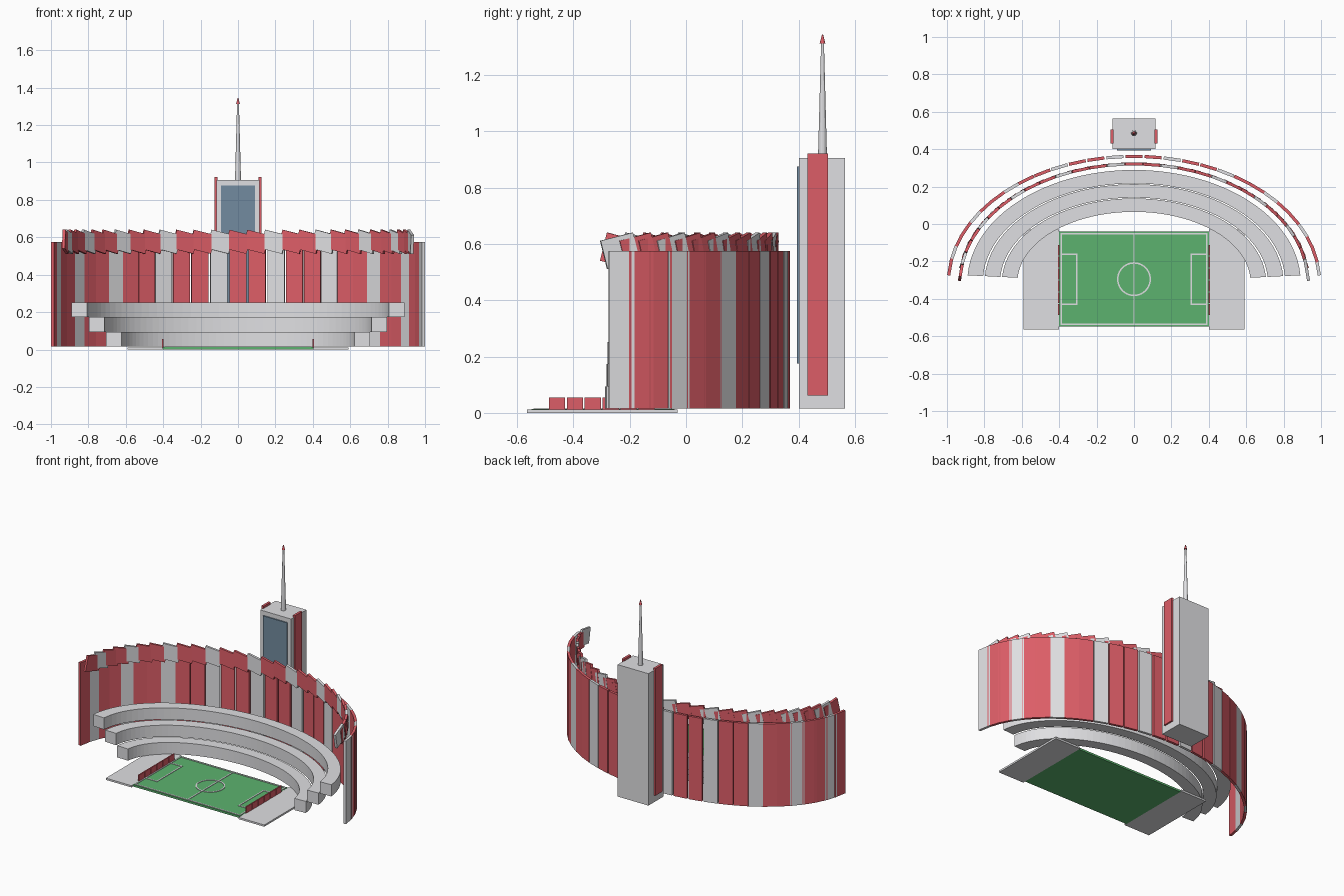
import bpy, bmesh, math
from mathutils import Matrix, Vector

cube = bpy.data.objects.get("Cube")
if cube:
    bpy.data.objects.remove(cube, do_unlink=True)


def material(name, rgb):
    m = bpy.data.materials.new(name)
    m.use_nodes = True
    col = (*rgb, 1)
    m.diffuse_color = col
    m.node_tree.nodes["Principled BSDF"].inputs["Base Color"].default_value = col
    return m


WHITE = material("pale concrete", (0.74, 0.74, 0.76))
RED = material("red cladding", (0.72, 0.11, 0.135))
GREEN = material("grass green", (0.107, 0.45, 0.156))
BLUE = material("slate blue glass", (0.17, 0.26, 0.35))


def finish(name, bm, mat):
    bmesh.ops.recalc_face_normals(bm, faces=bm.faces[:])
    me = bpy.data.meshes.new(name)
    bm.to_mesh(me)
    bm.free()
    me.materials.append(mat)
    ob = bpy.data.objects.new(name, me)
    bpy.context.collection.objects.link(ob)
    return ob


def box(name, x, y, z, mat):
    """Box from (min, max) pairs on each axis."""
    bm = bmesh.new()
    size = [b - a for a, b in (x, y, z)]
    mid = Vector([(a + b) / 2 for a, b in (x, y, z)])
    bmesh.ops.create_cube(bm, size=1, matrix=Matrix.Translation(mid) @ Matrix.Diagonal((*size, 1)))
    return finish(name, bm, mat)


def cone(name, r1, r2, y, z, mat, sides=12):
    bm = bmesh.new()
    bmesh.ops.create_cone(bm, cap_ends=True, segments=sides, radius1=r1, radius2=r2,
                          depth=z[1] - z[0], matrix=Matrix.Translation((0, y, sum(z) / 2)))
    return finish(name, bm, mat)


def arc_band(name, inner, outer, t0, t1, centre, z, mat, steps=48, closed=False):
    """Elliptical band of rectangular section; inner and outer are (a, b) radii."""
    bm = bmesh.new()
    rings = []
    for i in range(steps if closed else steps + 1):
        t = t0 + (t1 - t0) * i / steps
        rings.append([bm.verts.new((a * math.cos(t), centre + b * math.sin(t), h))
                      for (a, b), h in ((inner, z[0]), (outer, z[0]), (outer, z[1]), (inner, z[1]))])
    pairs = list(zip(rings, rings[1:]))
    if closed:
        pairs.append((rings[-1], rings[0]))
    else:
        bm.faces.new(rings[0])
        bm.faces.new(rings[-1])
    for p, q in pairs:
        for k in range(4):
            n = (k + 1) % 4
            bm.faces.new((p[k], p[n], q[n], q[k]))
    return finish(name, bm, mat)


CY = -0.31      # centre of the seating and wall ellipses
PITCH_Y = -0.295

# Three stepped seating tiers
for i in range(3):
    a, b = 0.623 + 0.0925 * i, 0.375 + 0.076 * i
    z = 0.015 + 0.079 * i
    arc_band(f"seating_tier_{i + 1}", (a, b), (a + 0.083, b + 0.072),
             0.06, math.pi - 0.06, CY, (z, z + 0.079), WHITE)


def panel_ring(name, a, b, size, z, roll):
    """Panels along the ellipse, every third one pale."""
    count = 14
    step = (math.pi / 2 - 0.12) / count
    for i in range(-count, count + 1):
        t = math.pi / 2 - i * step
        heading = math.atan2(-b * math.cos(t), a * math.sin(t))
        bm = bmesh.new()
        place = (Matrix.Translation((a * math.cos(t), CY + b * math.sin(t), z))
                 @ Matrix.Rotation(heading, 4, "Z") @ Matrix.Rotation(roll, 4, "Y")
                 @ Matrix.Diagonal((*size, 1)))
        bmesh.ops.create_cube(bm, size=1, matrix=place)
        finish(f"{name}_{i + count + 1}", bm, WHITE if i % 3 == 2 else RED)


# Tall outer wall and the tilted panels along its inner top edge
panel_ring("wall_panel", 0.99, 0.671, (0.091, 0.017, 0.56), 0.295, 0)
panel_ring("crown_panel", 0.928, 0.63, (0.12, 0.016, 0.103), 0.576, math.radians(14))

# Pitch and side aprons
box("pitch", (-0.4, 0.4), (-0.548, -0.04), (0, 0.013), GREEN)
for side, s in (("left", 1), ("right", -1)):
    box(f"{side}_apron", sorted((s * 0.4, s * 0.592)), (-0.565, -0.03), (0, 0.012), WHITE)

# Pitch markings
LZ = (0.012, 0.016)


def line(name, x0, y0, x1, y1, w=0.004):
    box(name, (min(x0, x1) - w, max(x0, x1) + w), (min(y0, y1) - w, max(y0, y1) + w), LZ, WHITE)


LX, LY, BX, BY = 0.39, 0.242, 0.306, 0.133
line("halfway_line", 0, PITCH_Y - LY, 0, PITCH_Y + LY)
for s, end in ((1, "left"), (-1, "right")):
    line(f"{end}_goal_line", s * LX, PITCH_Y - LY, s * LX, PITCH_Y + LY)
    line(f"{end}_box_front", s * BX, PITCH_Y - BY, s * BX, PITCH_Y + BY)
    for k, part in ((1, "back"), (-1, "front")):
        line(f"{end}_box_{part}_side", s * BX, PITCH_Y + k * BY, s * LX, PITCH_Y + k * BY)
for k, part in ((1, "back"), (-1, "front")):
    line(f"{part}_touch_line", -LX, PITCH_Y + k * LY, LX, PITCH_Y + k * LY)
arc_band("centre_circle", (0.083, 0.083), (0.091, 0.091), 0, math.tau, PITCH_Y, LZ, WHITE,
         steps=40, closed=True)

# Low red barriers at both ends of the pitch
for side, s in (("left", 1), ("right", -1)):
    for i in range(6):
        y = -0.487 + 0.0635 * i
        box(f"{side}_barrier_{i + 1}", (s * 0.401 - 0.004, s * 0.401 + 0.004),
            (y, y + 0.058), (0.012, 0.055), RED)

# Tower with screen, side fins and mast
box("tower", (-0.115, 0.115), (0.402, 0.565), (0.015, 0.906), WHITE)
box("tower_screen", (-0.09, 0.09), (0.394, 0.403), (0.175, 0.876), BLUE)
for side, s in (("left", 1), ("right", -1)):
    box(f"{side}_tower_fin", sorted((s * 0.11, s * 0.126)), (0.431, 0.505), (0.062, 0.921), RED)
cone("mast", 0.016, 0.005, 0.485, (0.906, 1.318), WHITE)
cone("mast_tip", 0.01, 0.002, 0.485, (1.313, 1.344), RED)
